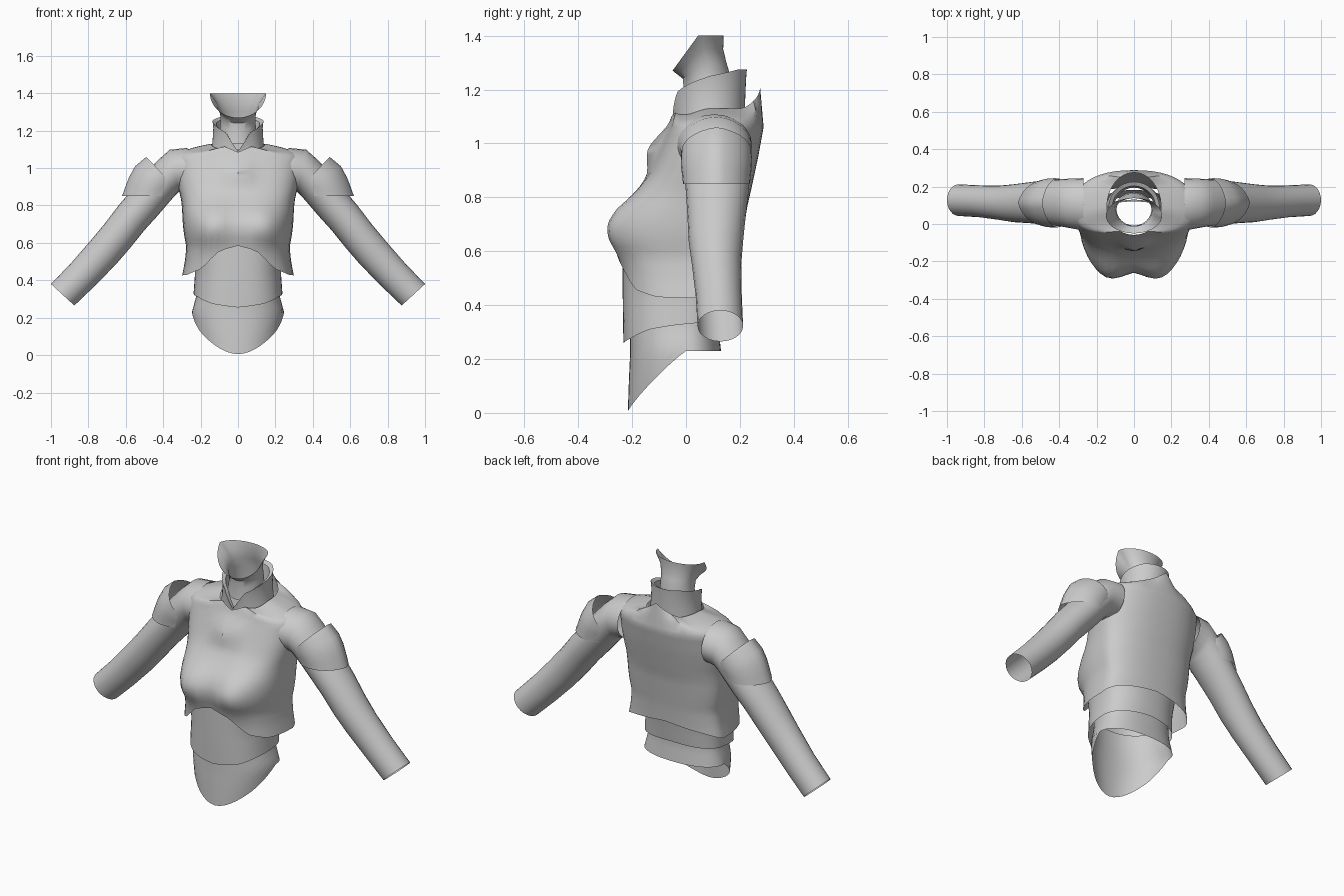
import bpy, bmesh, math

if "Cube" in bpy.data.objects:
    bpy.data.objects.remove(bpy.data.objects["Cube"])

grey = bpy.data.materials.new("light_grey")
grey.diffuse_color = (0.6, 0.6, 0.6, 1)
grey.use_nodes = True
grey.node_tree.nodes["Principled BSDF"].inputs["Base Color"].default_value = grey.diffuse_color
SEG = 48
ANGLES = [2 * math.pi * i / SEG for i in range(SEG)]      # 0 = front, clockwise


def interp(table, t):
    """Linear lookup of a row in a table keyed on its first column."""
    if t <= table[0][0]:
        return table[0][1:]
    for a, b in zip(table, table[1:]):
        if t <= b[0]:
            f = (t - a[0]) / (b[0] - a[0])
            return [p + (q - p) * f for p, q in zip(a[1:], b[1:])]
    return table[-1][1:]


def loft(name, rings, closed=True, drop=None, angle=40):
    """Skin a stack of equal point rings into an open shell."""
    bm = bmesh.new()
    rows = [[bm.verts.new(p) for p in r] for r in rings]
    n = len(rows[0])
    for r, s in zip(rows, rows[1:]):
        for i in range(n if closed else n - 1):
            j = (i + 1) % n
            bm.faces.new((r[i], r[j], s[j], s[i]))
    if drop:
        gone = [f for f in bm.faces if drop(f.calc_center_median())]
        bmesh.ops.delete(bm, geom=gone, context='FACES')
    bmesh.ops.recalc_face_normals(bm, faces=bm.faces)
    me = bpy.data.meshes.new(name)
    bm.to_mesh(me)
    bm.free()
    me.materials.append(grey)
    ob = bpy.data.objects.new(name, me)
    bpy.context.collection.objects.link(ob)
    bpy.ops.object.select_all(action='DESELECT')
    ob.select_set(True)
    bpy.context.view_layer.objects.active = ob
    bpy.ops.object.shade_smooth_by_angle(angle=math.radians(angle))
    return ob


def section(a, w, yf, yb, yc=0.08, nf=2.8, nb=2.3):
    """Point on a body cross-section with separate front and back depth."""
    s, c = math.sin(a), math.cos(a)
    n = nf if c > 0 else nb
    x = math.copysign(abs(s) ** (2 / n), s) * w
    k = abs(c) ** (2 / n)
    return x, (yc - k * (yc - yf) if c > 0 else yc + k * (yb - yc))


def fold(a):
    """Angle from the front in degrees, 0 to 180, same on both sides."""
    return math.degrees(min(a, 2 * math.pi - a))


def gauss(d, s):
    return math.exp(-(d / s) ** 2 / 2)


# Chest shell: z, half width, front, back
CHEST = [(0.42, .300, -.228, .190), (0.50, .284, -.236, .195), (0.58, .276, -.243, .202),
         (0.64, .288, -.250, .210), (0.70, .295, -.242, .218), (0.76, .298, -.222, .226),
         (0.82, .302, -.180, .240), (0.88, .315, -.140, .253), (0.95, .325, -.108, .268),
         (1.06, .330, -.062, .288)]
HEM = [(0, .585), (15, .55), (35, .46), (60, .43), (90, .425), (130, .46), (180, .49)]


def chest_point(a, z):
    x, y = section(a, *interp(CHEST, z))
    if math.cos(a) > 0:
        y -= .062 * gauss(abs(x) - .145, .085) * gauss(z - .695, .075) * math.cos(a) ** .3
        y -= .045 * gauss(x, .045) * gauss(z - .98, .05)
    return x, y, z


def neckline(a):
    x, y = section(a, .145, -.058, .275, .09, 2, 2)
    if math.cos(a) > 0:
        z = 1.085 + .03 * max(0, 1 - abs(abs(x) - .07) / .07) + .045 * abs(math.sin(a)) ** 6
    else:
        z = 1.13 + .08 * max(0, 1 - abs(x) / .11)
    return x, y, z


rings = []
for k in range(23):
    t = k / 22
    rings.append([chest_point(a, h + (1.06 - h) * t)
                  for a in ANGLES for h in interp(HEM, fold(a))])
for f in (.12, .3, .5, .75, 1):
    ring = []
    for a in ANGLES:
        p, q = chest_point(a, 1.06), neckline(a)
        ease = f ** .5 if abs(math.sin(a)) > .4 else f
        ring.append((p[0] + (q[0] - p[0]) * f, p[1] + (q[1] - p[1]) * f,
                     p[2] + (q[2] - p[2]) * ease))
    rings.append(ring)
# armholes are left open where the sleeves join
loft("chest_shell", rings,
     drop=lambda c: abs(c.x) > .28 and .03 < c.y < .19 and .91 < c.z < 1.06)

# Midriff band
WAIST = [(0.25, .243, -.232, .135), (0.35, .236, -.234, .145),
         (0.45, .229, -.235, .158), (0.62, .255, -.235, .185)]
BAND = [(0, .255), (30, .275), (60, .31), (90, .33), (180, .355)]
rings = []
for k in range(9):
    ring = []
    for a in ANGLES:
        h = interp(BAND, fold(a))[0]
        z = h + (.60 - h) * k / 8
        ring.append((*section(a, *interp(WAIST, z), yc=.0, nf=2.5), z))
    rings.append(ring)
loft("midriff_band", rings)

# Pointed lower skirt
SKIRT = [(0, .20, -.216, .13), (.12, .232, -.212, .13), (.23, .246, -.207, .13),
         (.32, .222, -.208, .12), (.42, .215, -.21, .12)]
rings = []
for k in range(9):
    ring = []
    for a in ANGLES:
        h = .005 + .225 * min(1, 1 - math.cos(a)) ** .85
        z = h + (.42 - h) * k / 8
        ring.append((*section(a, *interp(SKIRT, z), yc=.0, nf=2.2), z))
    rings.append(ring)
loft("pointed_skirt", rings)

# Standing collar with a front notch and an inner lip
RIM = [(0, 1.09), (12, 1.13), (28, 1.19), (60, 1.225), (90, 1.25), (140, 1.275), (180, 1.275)]


def collar_ring(rx, ry, f, dz=0):
    ring = []
    for a in ANGLES:
        base = 1.04 + .03 * (1 - math.cos(a))
        z = base + (interp(RIM, fold(a))[0] - base) * f + dz
        ring.append((rx * math.sin(a), .088 - ry * math.cos(a), z))
    return ring


loft("collar", [collar_ring(.148, .13, 0), collar_ring(.136, .132, .4),
                collar_ring(.132, .135, .8), collar_ring(.136, .138, 1),
                collar_ring(.116, .115, 1, -.012), collar_ring(.106, .106, .4)])


# Neck guard flaring to the jaw line
def neck_ring(rx, yf, yb, zf, zb):
    ring = []
    for a in ANGLES:
        f = min(1, 1 - math.cos(a))
        ring.append((rx * math.sin(a), (yf + yb) / 2 - (yb - yf) / 2 * math.cos(a),
                     zf + (zb - zf) * f))
    return ring


loft("neck_guard", [neck_ring(.102, -.015, .17, 1.13, 1.16), neck_ring(.093, -.008, .165, 1.2, 1.25),
                    neck_ring(.096, -.012, .15, 1.24, 1.30), neck_ring(.115, -.032, .138, 1.256, 1.35),
                    neck_ring(.15, -.05, .14, 1.27, 1.40)])

# Sleeve stations: lower x, z, upper x, z, front y, back y
ARM = [(.27, .88, .27, 1.108, -.035, .245), (.318, .872, .365, 1.098, -.022, .243),
       (.335, .855, .425, 1.045, -.015, .24), (.37, .815, .49, .975, -.008, .238),
       (.43, .745, .56, .892, .0, .232), (.50, .668, .635, .805, .005, .222),
       (.575, .575, .715, .70, .01, .212), (.65, .488, .79, .61, .022, .205),
       (.76, .375, .89, .495, .036, .207), (.875, .265, 1.0, .38, .043, .212)]
# Shoulder guard: centre x, z, outward offset x, z, half depth
GUARD = [(.405, .97, .085, .09, .13), (.425, .94, .125, .07, .132),
         (.447, .91, .136, .04, .131), (.46, .88, .142, .02, .127), (.47, .85, .15, .0, .124)]

for side, label in ((1, "left"), (-1, "right")):
    rings = []
    for x0, z0, x1, z1, y0, y1 in ARM:
        ring = []
        for i in range(24):
            a = 2 * math.pi * i / 24
            c, s = math.cos(a) / 2 + .5, math.sin(a) / 2
            ring.append((side * (x0 + (x1 - x0) * c), (y0 + y1) / 2 + (y1 - y0) * s,
                         z0 + (z1 - z0) * c))
        rings.append(ring)
    loft(label + "_sleeve", rings)

    rings = []
    for cx, cz, ux, uz, hy in GUARD:
        ring = []
        for i in range(-9, 10):
            a = math.radians(i * 13)
            # slight chevron toward the outer point
            c = .7 * math.cos(a) + .3 * (1 - abs(i * 13) / 90)
            ring.append((side * (cx + ux * c), .113 + hy * math.sin(a), cz + uz * c))
        rings.append(ring)
    loft(label + "_shoulder_guard", rings, closed=False)
